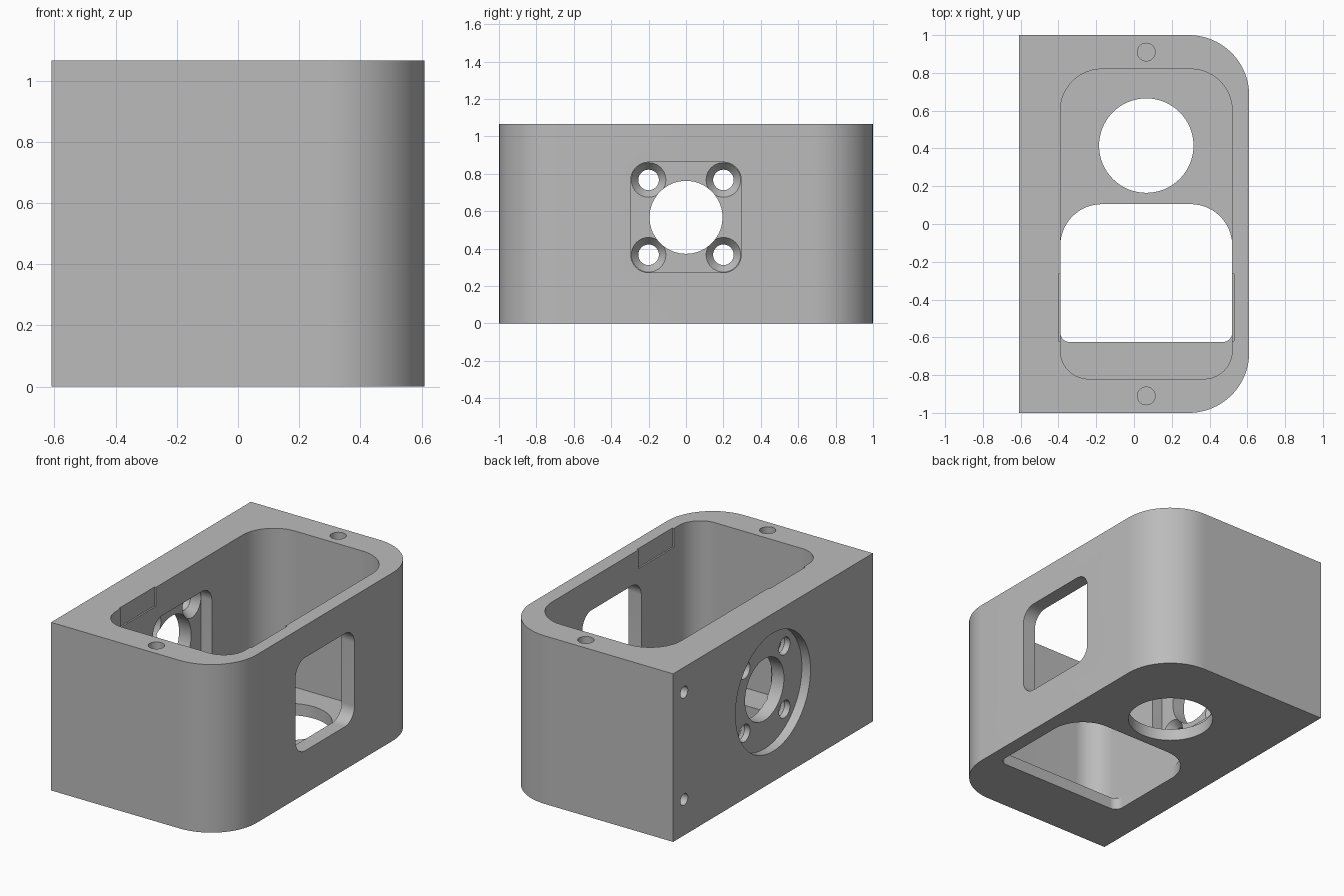
import bpy
import bmesh
from math import cos, sin, pi, radians

if "Cube" in bpy.data.objects:
    bpy.data.objects.remove(bpy.data.objects["Cube"], do_unlink=True)

HEIGHT = 1.065
FLOOR = 0.075
MID_Z = 0.567       # centre height of the side openings
MID_X = 0.065       # centre line of the cavity
POCKET_X = -0.465   # bottom of the pocket inside the thick wall

grey = bpy.data.materials.new("plain grey")
grey.use_nodes = True
grey.diffuse_color = (0.5, 0.5, 0.5, 1)
grey.node_tree.nodes["Principled BSDF"].inputs["Base Color"].default_value = (0.5, 0.5, 0.5, 1)


def rounded(u0, u1, v0, v1, radii, steps=20):
    """Rectangle outline; radii run from low corner counter-clockwise."""
    corners = [(u0, v0, 1, 1), (u1, v0, -1, 1), (u1, v1, -1, -1), (u0, v1, 1, -1)]
    points = []
    for i, ((u, v, su, sv), r) in enumerate(zip(corners, radii)):
        if r == 0:
            points.append((u, v))
            continue
        for k in range(steps + 1):
            a = pi + (i + k / steps) * pi / 2
            points.append((u + su * r + r * cos(a), v + sv * r + r * sin(a)))
    return points


def circle(u, v, r, steps=64):
    return [(u + r * cos(2 * pi * k / steps), v + r * sin(2 * pi * k / steps))
            for k in range(steps)]


def loft(name, axis, start, end, low, high=None):
    """Solid between two outlines along the x or z axis."""
    bm = bmesh.new()
    rings = []
    for h, outline in ((start, low), (end, high or low)):
        rings.append([bm.verts.new((h, u, v) if axis == "X" else (u, v, h))
                      for u, v in outline])
    a, b = rings
    bm.faces.new(a)
    bm.faces.new(b)
    for i in range(len(a)):
        j = (i + 1) % len(a)
        bm.faces.new((a[i], a[j], b[j], b[i]))
    bmesh.ops.recalc_face_normals(bm, faces=bm.faces)
    mesh = bpy.data.meshes.new(name)
    bm.to_mesh(mesh)
    bm.free()
    mesh.materials.append(grey)
    obj = bpy.data.objects.new(name, mesh)
    bpy.context.collection.objects.link(obj)
    return obj


# Outer block, rounded on the thin-wall side only
housing = loft("housing", "Z", 0, HEIGHT,
               rounded(-0.61, 0.61, -1, 1, (0, 0.32, 0.32, 0)))


def cut(*args):
    """Subtract a solid from the housing."""
    cutter = loft("cutter", *args)
    cutter.hide_render = True
    mod = housing.modifiers.new("cut", "BOOLEAN")
    mod.operation = "DIFFERENCE"
    mod.solver = "EXACT"
    mod.object = cutter
    bpy.context.view_layer.objects.active = housing
    bpy.ops.object.modifier_apply(modifier=mod.name)
    bpy.data.objects.remove(cutter, do_unlink=True)


# Open cavity
cut("Z", FLOOR, 1.3, rounded(-0.39, 0.52, -0.82, 0.82, (0.15, 0.15, 0.22, 0.22)))

# Floor openings: wide slot and round hole
cut("Z", -0.1, FLOOR + 0.02,
    rounded(-0.39, 0.52, -0.625, 0.105, (0.05, 0.05, 0.22, 0.22)))
cut("Z", -0.1, FLOOR + 0.02, circle(MID_X, 0.415, 0.25))

# Shallow notches in the rim on both long walls
cut("Z", 0.945, 1.3, rounded(-0.4, 0.53, -0.62, -0.265, (0, 0, 0, 0)))

# Window in the thin wall and matching pocket in the thick wall
cut("X", POCKET_X, 0.8,
    rounded(-0.295, 0.295, MID_Z - 0.295, MID_Z + 0.295, (0.095,) * 4))

# Round recess and central hole in the thick wall
cut("X", -0.8, -0.55, circle(0, MID_Z, 0.375))
cut("X", -0.8, -0.4, circle(0, MID_Z, 0.195))

# Four countersunk mounting holes around the central hole
for sy in (-1, 1):
    for sz in (-1, 1):
        y, z = 0.2 * sy, MID_Z + 0.2 * sz
        cut("X", -0.8, -0.43, circle(y, z, 0.055, 40))
        cut("X", POCKET_X - 0.05, POCKET_X + 0.002,
            circle(y, z, 0.053, 40), circle(y, z, 0.094, 40))

# Blind screw holes: rim ends and one end of the thick wall
for side in (-1, 1):
    cut("Z", HEIGHT - 0.3, 1.3, circle(MID_X, 0.91 * side, 0.047, 40))
    cut("X", -0.8, -0.35, circle(0.89, MID_Z + 0.34 * side, 0.037, 40))

# Smooth curved walls, crisp edges
bpy.ops.object.select_all(action="DESELECT")
housing.select_set(True)
bpy.context.view_layer.objects.active = housing
bpy.ops.object.shade_smooth_by_angle(angle=radians(30))
